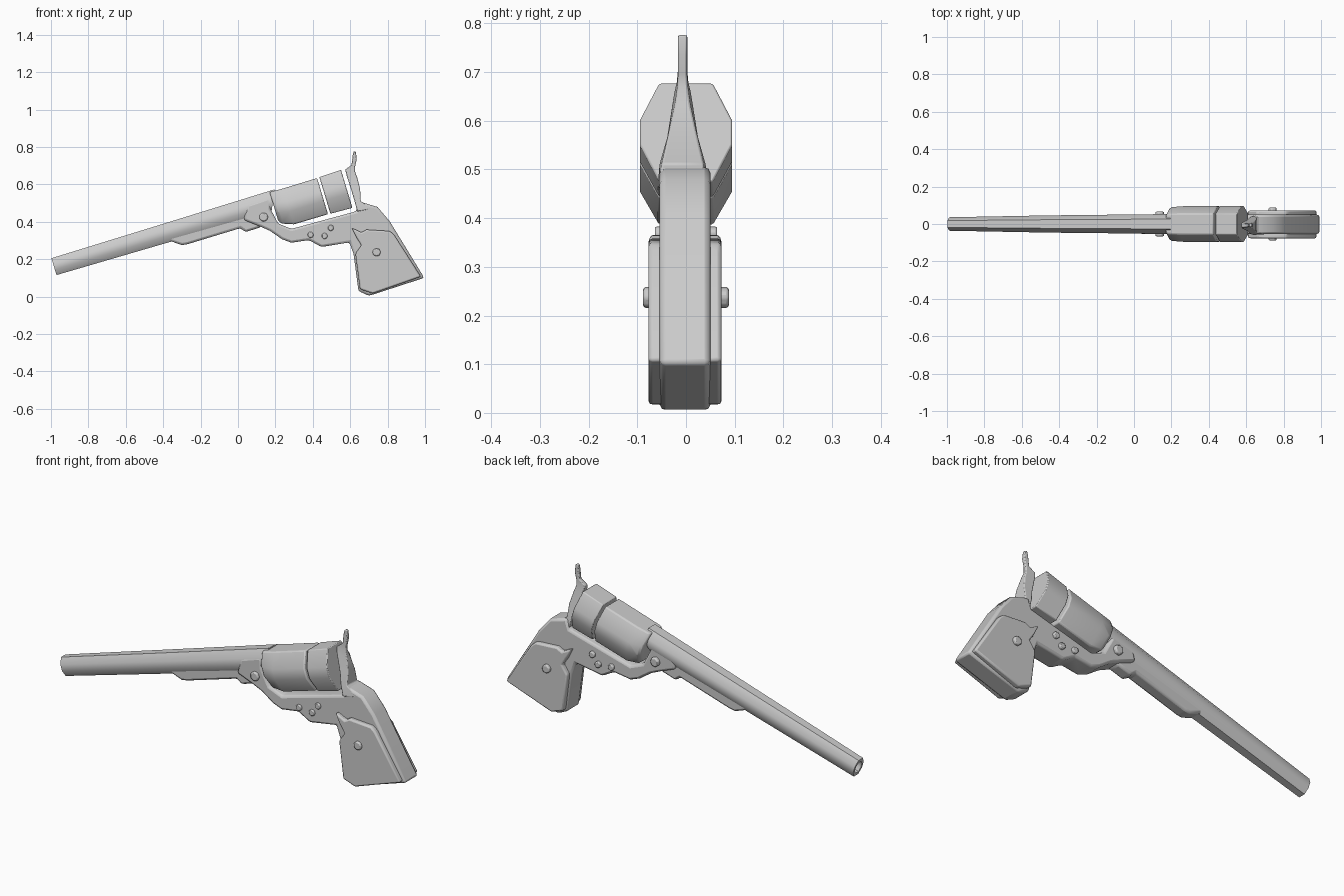
import bpy, bmesh, math
from mathutils import Vector

if "Cube" in bpy.data.objects:
    bpy.data.objects.remove(bpy.data.objects["Cube"], do_unlink=True)

steel = bpy.data.materials.new("plain_grey")
steel.use_nodes = True
GREY = (0.6, 0.6, 0.6, 1)
steel.diffuse_color = GREY
steel.node_tree.nodes["Principled BSDF"].inputs["Base Color"].default_value = GREY

TILT = math.radians(16.8)
ALONG = Vector((math.cos(TILT), 0, math.sin(TILT)))
UP = Vector((-math.sin(TILT), 0, math.cos(TILT)))
SIDE = Vector((0, 1, 0))


def finish(name, bm, bevel=0.0, segments=2):
    bmesh.ops.recalc_face_normals(bm, faces=bm.faces)
    mesh = bpy.data.meshes.new(name)
    bm.to_mesh(mesh)
    bm.free()
    mesh.materials.append(steel)
    ob = bpy.data.objects.new(name, mesh)
    bpy.context.collection.objects.link(ob)
    bpy.ops.object.select_all(action='DESELECT')
    ob.select_set(True)
    bpy.context.view_layer.objects.active = ob
    if bevel:
        mod = ob.modifiers.new("soft_edges", 'BEVEL')
        mod.width = bevel
        mod.segments = segments
        mod.limit_method = 'ANGLE'
        mod.angle_limit = math.radians(35)
    bpy.ops.object.shade_smooth_by_angle(angle=math.radians(38))
    return ob


def plate(name, outline, y0, y1, bevel):
    """Side outline (x, z) given thickness from y0 to y1."""
    bm = bmesh.new()
    face = bm.faces.new([bm.verts.new((x, y0, z)) for x, z in outline])
    out = bmesh.ops.extrude_face_region(bm, geom=[face])
    moved = [v for v in out["geom"] if isinstance(v, bmesh.types.BMVert)]
    bmesh.ops.translate(bm, vec=(0, y1 - y0, 0), verts=moved)
    return finish(name, bm, bevel)


def loft(name, rings, bevel=0.0):
    """Skin a list of equal rings and cap both ends."""
    bm = bmesh.new()
    loops = [[bm.verts.new(p) for p in ring] for ring in rings]
    n = len(loops[0])
    for a, b in zip(loops, loops[1:]):
        for i in range(n):
            j = (i + 1) % n
            bm.faces.new((a[i], a[j], b[j], b[i]))
    bm.faces.new(loops[0])
    bm.faces.new(loops[-1])
    return finish(name, bm, bevel)


def octagon(centre, hw, hh, flat=0.5, corner=0.35, lean=0.0):
    """Eight-sided ring across the tilted axis; lean pushes its top rearward."""
    quarter = [(flat, 1), (1, corner), (1, -corner), (flat, -1)]
    pts = quarter + [(-y, z) for y, z in reversed(quarter)]
    return [centre + SIDE * y * hw + UP * z * hh + ALONG * lean * z for y, z in pts]


# Barrel with a hollow muzzle
muzzle = Vector((-0.984, 0, 0.16))
breech = Vector((0.187, 0, 0.511))
loft("barrel", [
    octagon(muzzle + ALONG * 0.08, 0.02, 0.025),
    octagon(muzzle, 0.024, 0.03),
    octagon(muzzle, 0.036, 0.047),
    octagon(muzzle.lerp(breech, 0.45), 0.046, 0.051),
    octagon(breech, 0.053, 0.057, lean=0.026),
])

# Loading lever under the barrel
plate("loading_lever", [(-0.37, 0.30), (-0.30, 0.275), (-0.27, 0.28), (0.013, 0.366),
                        (0.04, 0.345), (0.12, 0.37), (0.16, 0.43), (0.10, 0.47),
                        (-0.37, 0.335)], -0.033, 0.033, 0.012)

# Frame, under-strap and grip core in one outline
plate("frame", [(0.03, 0.41), (0.125, 0.372), (0.17, 0.352), (0.235, 0.307), (0.285, 0.288),
                (0.38, 0.302), (0.446, 0.265), (0.596, 0.29), (0.618, 0.227), (0.644, 0.03),
                (0.70, 0.004), (0.996, 0.10), (0.81, 0.404), (0.746, 0.479), (0.65, 0.508),
                (0.632, 0.456), (0.286, 0.362), (0.215, 0.39), (0.173, 0.47), (0.17, 0.53),
                (0.05, 0.49)], -0.054, 0.05, 0.012)

# Cylinder in two blocks with a narrow gap between
hub = Vector((0.452, 0, 0.537))
loft("cylinder_front", [
    octagon(hub - ALONG * 0.265 + UP * 0.022, 0.078, 0.08, 0.58, 0.3),
    octagon(hub - ALONG * 0.25 + UP * 0.012, 0.09, 0.09, 0.58, 0.3),
    octagon(hub - ALONG * 0.19, 0.095, 0.1, 0.58, 0.28),
    octagon(hub, 0.095, 0.101, 0.58, 0.26),
], 0.006)
loft("cylinder_rear", [
    octagon(hub + ALONG * 0.013, 0.095, 0.102, 0.58, 0.26),
    octagon(hub + ALONG * 0.135, 0.095, 0.106, 0.58, 0.25),
], 0.004)

# Hammer and recoil wedge: front (x, z), back (x, z), half width
hammer = [((0.638, 0.455), (0.72, 0.47), 0.052), ((0.623, 0.51), (0.656, 0.51), 0.048),
          ((0.607, 0.565), (0.653, 0.575), 0.032), ((0.577, 0.66), (0.638, 0.635), 0.017),
          ((0.574, 0.68), (0.625, 0.67), 0.012), ((0.607, 0.703), (0.626, 0.695), 0.010),
          ((0.613, 0.755), (0.635, 0.735), 0.010), ((0.618, 0.776), (0.63, 0.776), 0.010)]
loft("hammer", [[(f[0], -0.007 - w, f[1]), (f[0], -0.007 + w, f[1]),
                 (b[0], -0.007 + w * 0.9, b[1]), (b[0], -0.007 - w * 0.9, b[1])]
                for f, b, w in hammer], 0.004)

# Grip panels on both sides
panel = [(0.607, 0.368), (0.66, 0.343), (0.687, 0.358), (0.812, 0.35), (0.835, 0.33),
         (0.978, 0.107), (0.72, 0.016), (0.652, 0.04), (0.628, 0.23), (0.66, 0.275),
         (0.636, 0.31)]
plate("grip_panel_right", panel, -0.077, -0.04, 0.008)
plate("grip_panel_left", panel, 0.04, 0.073, 0.008)


# Screws and wedge pin, running right through
def pin(name, x, z, radius, reach):
    ring = [(x + radius * math.cos(a), z + radius * math.sin(a))
            for a in (math.tau * i / 7 for i in range(7))]
    plate(name, ring, -reach, reach, radius * 0.25)


pin("wedge_pin", 0.137, 0.425, 0.025, 0.066)
pin("grip_screw", 0.741, 0.237, 0.023, 0.088)
for i, (x, z) in enumerate([(0.388, 0.33), (0.463, 0.324), (0.496, 0.367)]):
    pin(f"frame_screw_{i + 1}", x, z, 0.017, 0.064)
